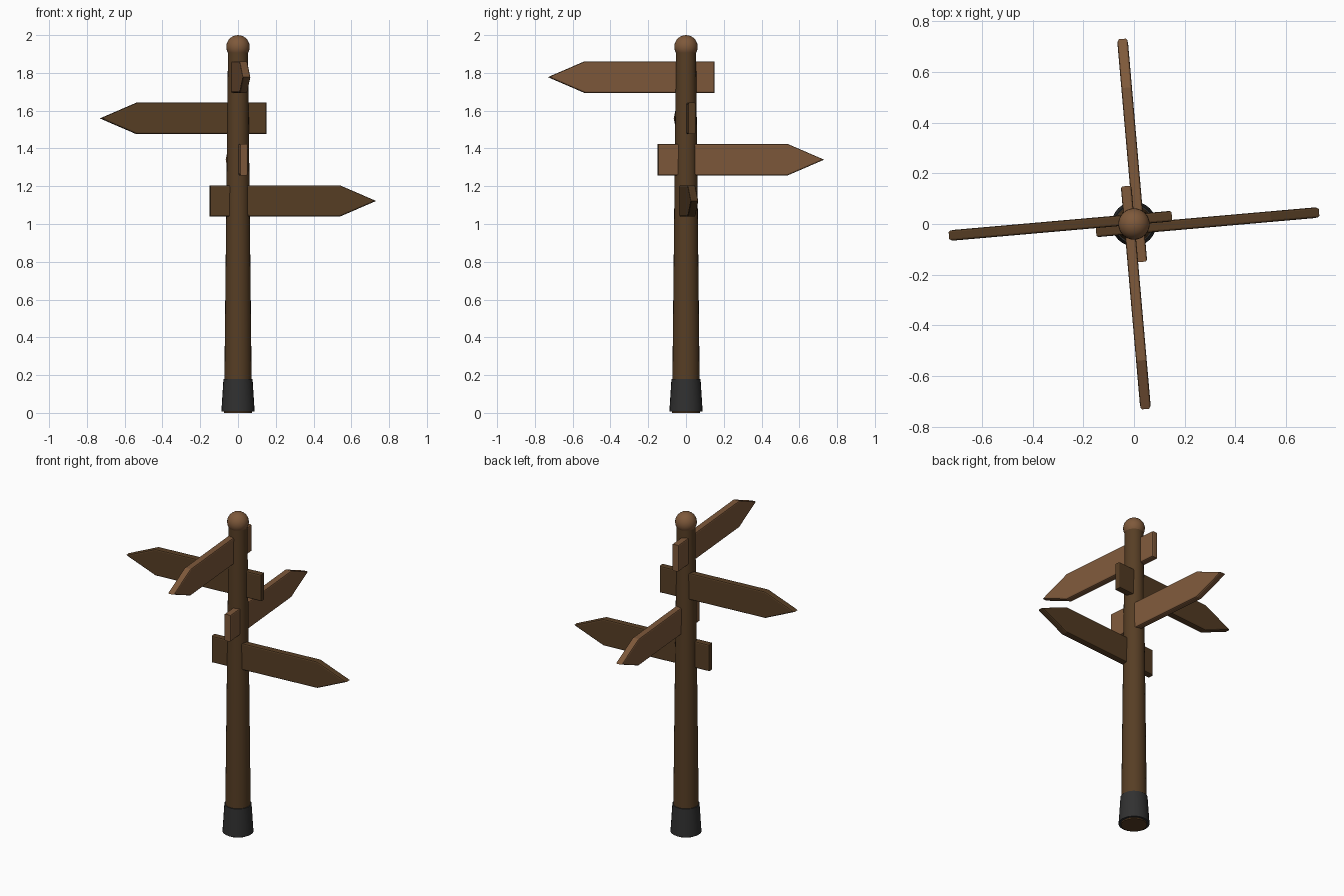
import bpy, bmesh, math
from mathutils import Matrix

cube = bpy.data.objects.get("Cube")
if cube:
    bpy.data.objects.remove(cube, do_unlink=True)


def material(name, rgb):
    m = bpy.data.materials.new(name)
    m.use_nodes = True
    colour = (*rgb, 1)
    m.diffuse_color = colour
    m.node_tree.nodes["Principled BSDF"].inputs["Base Color"].default_value = colour
    return m


dark_wood = material("dark wood", (0.095, 0.048, 0.018))
light_wood = material("light wood", (0.21, 0.1, 0.043))
iron = material("dark iron", (0.03, 0.03, 0.03))


def smooth(obj, angle=40):
    bpy.ops.object.select_all(action='DESELECT')
    obj.select_set(True)
    bpy.context.view_layer.objects.active = obj
    bpy.ops.object.shade_smooth_by_angle(angle=math.radians(angle))


def tapered(name, z0, z1, r0, r1, mat):
    bpy.ops.mesh.primitive_cone_add(vertices=24, radius1=r0, radius2=r1, depth=z1 - z0,
                                    location=(0, 0, (z0 + z1) / 2))
    obj = bpy.context.object
    obj.name = name
    obj.data.materials.append(mat)
    smooth(obj)
    return obj


def sign_board(name, z, heading, mat):
    # Pointed outline, thickened, with a softened rim on both faces
    half_thick, half_high = 0.021, 0.083
    outline = [(-0.15, -half_high), (0.54, -half_high), (0.733, 0),
               (0.54, half_high), (-0.15, half_high)]
    bm = bmesh.new()
    front = bm.faces.new([bm.verts.new((x, -half_thick, h)) for x, h in outline])
    grown = bmesh.ops.extrude_face_region(bm, geom=[front], use_keep_orig=True)["geom"]
    bmesh.ops.translate(bm, vec=(0, 2 * half_thick, 0),
                        verts=[v for v in grown if isinstance(v, bmesh.types.BMVert)])
    bmesh.ops.recalc_face_normals(bm, faces=bm.faces)
    rim = [e for e in bm.edges if abs(e.verts[0].co.y - e.verts[1].co.y) < 0.001]
    bmesh.ops.bevel(bm, geom=rim, offset=0.008, segments=2, profile=0.5, affect='EDGES')
    mesh = bpy.data.meshes.new(name)
    bm.to_mesh(mesh)
    bm.free()
    obj = bpy.data.objects.new(name, mesh)
    bpy.context.collection.objects.link(obj)
    mesh.materials.append(mat)
    # Each board sits off the post's axis and is turned slightly
    obj.matrix_world = (Matrix.Rotation(math.radians(heading), 4, 'Z')
                        @ Matrix.Translation((0, -0.018, z))
                        @ Matrix.Rotation(math.radians(5), 4, 'Z'))
    return obj


# Post and foot collar
tapered("post", 0, 1.925, 0.074, 0.053, dark_wood)
tapered("foot_collar", 0.008, 0.18, 0.088, 0.077, iron)

# Ball on top
bpy.ops.mesh.primitive_uv_sphere_add(segments=24, ring_count=14, radius=0.062,
                                     location=(0, 0, 1.938))
ball = bpy.context.object
ball.name = "ball_finial"
ball.data.materials.append(light_wood)
smooth(ball)

# Four boards, a quarter turn apart up the post
for i, (side, heading) in enumerate([("left", 0), ("back", 90), ("right", 180), ("front", 270)]):
    sign_board(side + "_sign_board", 1.122 + i * 0.2185, heading,
               light_wood if i % 2 else dark_wood)
